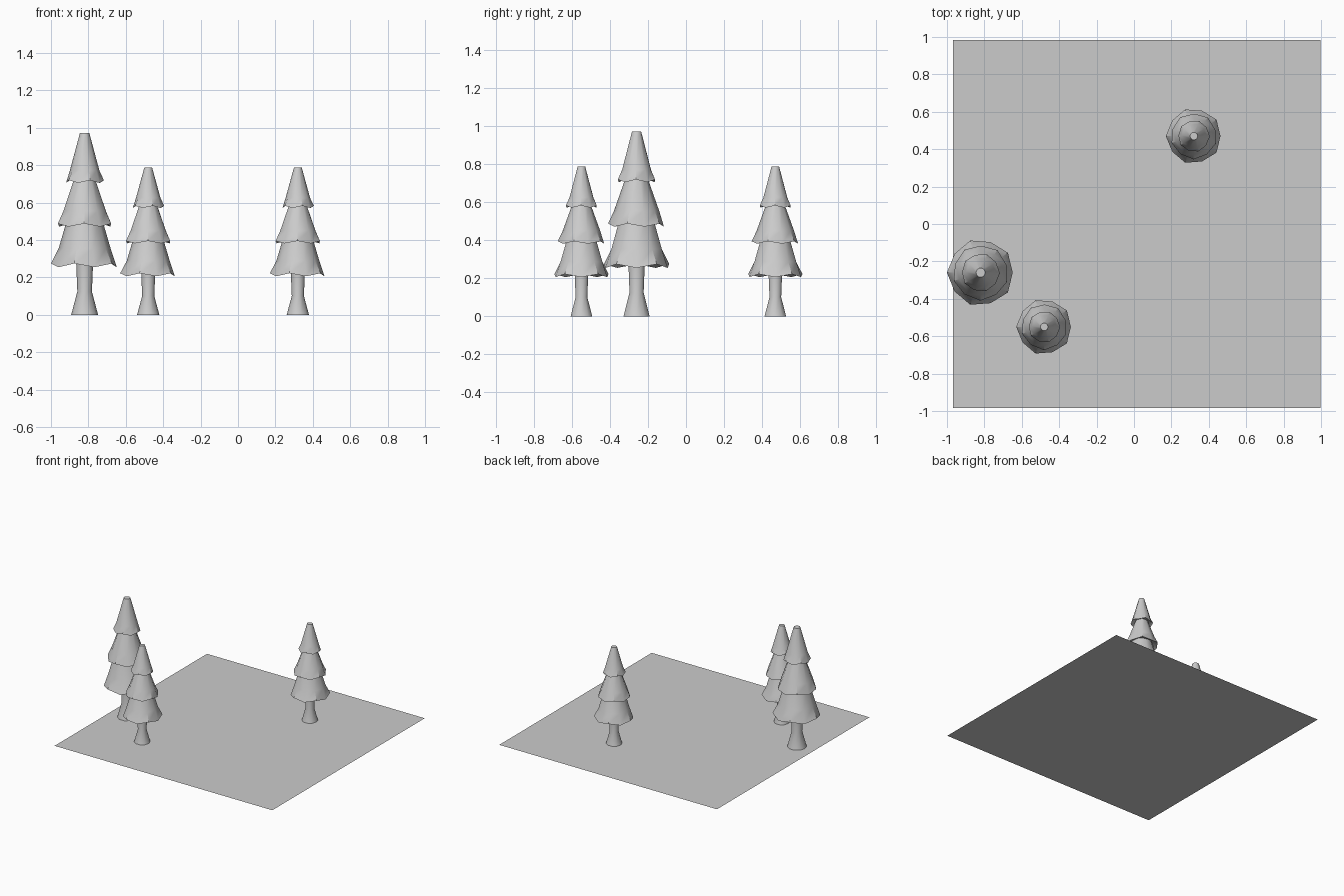
import bpy, bmesh, math

if "Cube" in bpy.data.objects:
    bpy.data.objects.remove(bpy.data.objects["Cube"])

SIDES = 10


def loft(name, rings, loc, scale, turn=0.0, cap_top=True, cap_bottom=False):
    """Skin a stack of rings; each ring is (radius, z, zigzag)."""
    bm = bmesh.new()
    loops = []
    for r, z, zig in rings:
        loop = []
        for i in range(SIDES):
            a = turn + 2 * math.pi * i / SIDES
            s = 1 if i % 2 else -1
            rr = r * (1 + 0.25 * s * zig / 0.1)
            loop.append(bm.verts.new((rr * math.cos(a), rr * math.sin(a), z + s * zig)))
        loops.append(loop)
    for lo, hi in zip(loops, loops[1:]):
        for i in range(SIDES):
            j = (i + 1) % SIDES
            bm.faces.new((lo[i], lo[j], hi[j], hi[i]))
    if cap_top:
        bm.faces.new(loops[-1])
    if cap_bottom:
        bm.faces.new(loops[0][::-1])
    mesh = bpy.data.meshes.new(name)
    bm.to_mesh(mesh)
    bm.free()
    ob = bpy.data.objects.new(name, mesh)
    bpy.context.collection.objects.link(ob)
    ob.location = (loc[0], loc[1], 0)
    ob.scale = scale
    bpy.ops.object.select_all(action='DESELECT')
    ob.select_set(True)
    bpy.context.view_layer.objects.active = ob
    bpy.ops.object.shade_smooth_by_angle(angle=math.radians(40))
    return ob


# Trunk: flared foot, narrow waist
TRUNK = [(0.072, 0, 0), (0.039, 0.125, 0), (0.046, 0.30, 0)]

# Foliage tiers: recessed underside, zigzag rim, flared skirt, top
TIERS = [
    [(0.04, 0.30, 0), (0.14, 0.285, 0.008), (0.176, 0.265, 0.010),
     (0.139, 0.355, 0), (0.094, 0.51, 0)],
    [(0.08, 0.51, 0), (0.12, 0.495, 0.006), (0.147, 0.480, 0.008),
     (0.119, 0.555, 0), (0.052, 0.745, 0)],
    [(0.045, 0.735, 0), (0.08, 0.725, 0.005), (0.101, 0.713, 0.007),
     (0.079, 0.772, 0), (0.025, 0.973, 0)],
]


def tree(label, loc, scale):
    loft(label + "_trunk", TRUNK, loc, scale, cap_bottom=True)
    for n, rings in enumerate(TIERS):
        loft(f"{label}_foliage_{n + 1}", rings, loc, scale, turn=n * 0.3)


small = (0.83, 0.83, 0.81)
tree("large_tree", (-0.82, -0.26), (1, 1, 1))
tree("small_tree_front", (-0.48, -0.55), small)
tree("small_tree_back", (0.32, 0.47), small)

# Ground sheet
bpy.ops.mesh.primitive_plane_add(size=1, location=(0.015, 0, 0))
ground = bpy.context.object
ground.name = "ground_sheet"
ground.scale = (1.966, 1.966, 1)
